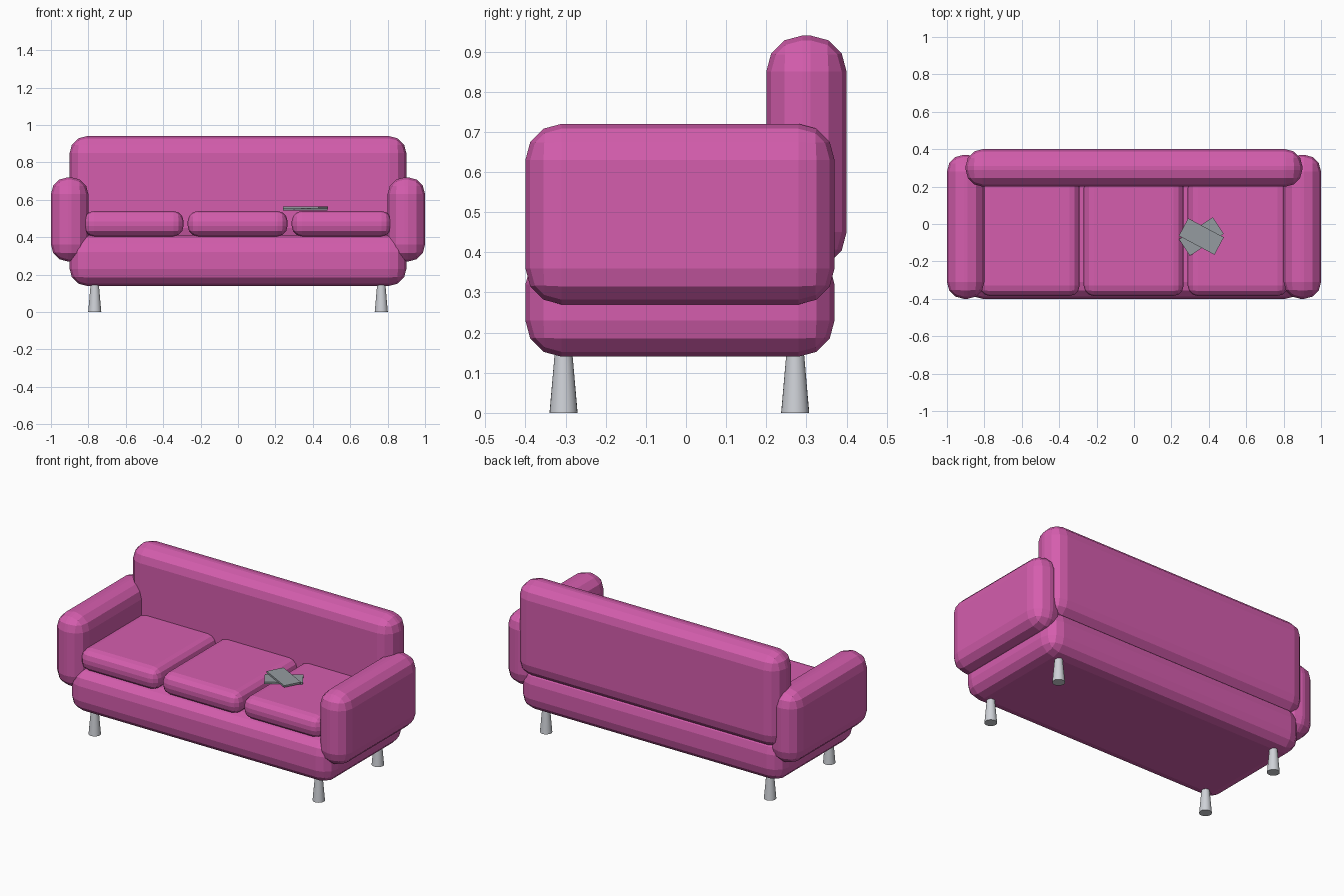
import bpy
from math import radians

cube = bpy.data.objects.get("Cube")
if cube:
    bpy.data.objects.remove(cube, do_unlink=True)


def material(name, rgb):
    m = bpy.data.materials.new(name)
    m.use_nodes = True
    m.diffuse_color = (*rgb, 1)
    m.node_tree.nodes["Principled BSDF"].inputs["Base Color"].default_value = (*rgb, 1)
    return m


PINK = material("pink fabric", (0.66, 0.11, 0.42))
METAL = material("pale metal", (0.62, 0.64, 0.68))
GREY = material("grey plastic", (0.30, 0.33, 0.35))


def box(name, low, high, mat, bevel=0, turn=0):
    """Box between two corners, with optional rounded edges."""
    centre = [(a + b) / 2 for a, b in zip(low, high)]
    bpy.ops.mesh.primitive_cube_add(size=1, location=centre)
    ob = bpy.context.object
    ob.name = name
    ob.scale = [b - a for a, b in zip(low, high)]
    bpy.ops.object.transform_apply(location=False, rotation=False, scale=True)
    ob.rotation_euler.z = radians(turn)
    ob.data.materials.append(mat)
    if bevel:
        mod = ob.modifiers.new("rounded edges", "BEVEL")
        mod.width = bevel
        mod.segments = 3
    return ob


# Upholstered body
box("seat_base", (-0.9, -0.4, 0.14), (0.9, 0.37, 0.41), PINK, 0.09)
box("backrest", (-0.9, 0.2, 0.36), (0.9, 0.4, 0.94), PINK, 0.09)
for side, x in (("right", -0.9), ("left", 0.9)):
    box(side + "_armrest", (x - 0.1, -0.4, 0.27), (x + 0.1, 0.37, 0.72), PINK, 0.09)

# Seat cushions
for name, x in (("right", -0.558), ("middle", -0.002), ("left", 0.554)):
    box(name + "_cushion", (x - 0.267, -0.385, 0.405), (x + 0.267, 0.25, 0.54), PINK, 0.055)

# Tapered legs
for end, y in (("front", -0.305), ("back", 0.272)):
    for side, x in (("right", -0.766), ("left", 0.766)):
        bpy.ops.mesh.primitive_cone_add(vertices=24, radius1=0.035, radius2=0.021,
                                        depth=0.16, location=(x, y, 0.08))
        leg = bpy.context.object
        leg.name = end + "_" + side + "_leg"
        leg.data.materials.append(METAL)
        bpy.ops.object.shade_smooth_by_angle(angle=radians(40))

# Two crossed slabs lying on the left cushion
for name, z, turn in (("lower_slab", 0.542, 33), ("upper_slab", 0.553, -28)):
    box(name, (0.252, -0.12, z), (0.468, -0.014, z + 0.011), GREY, turn=turn)
